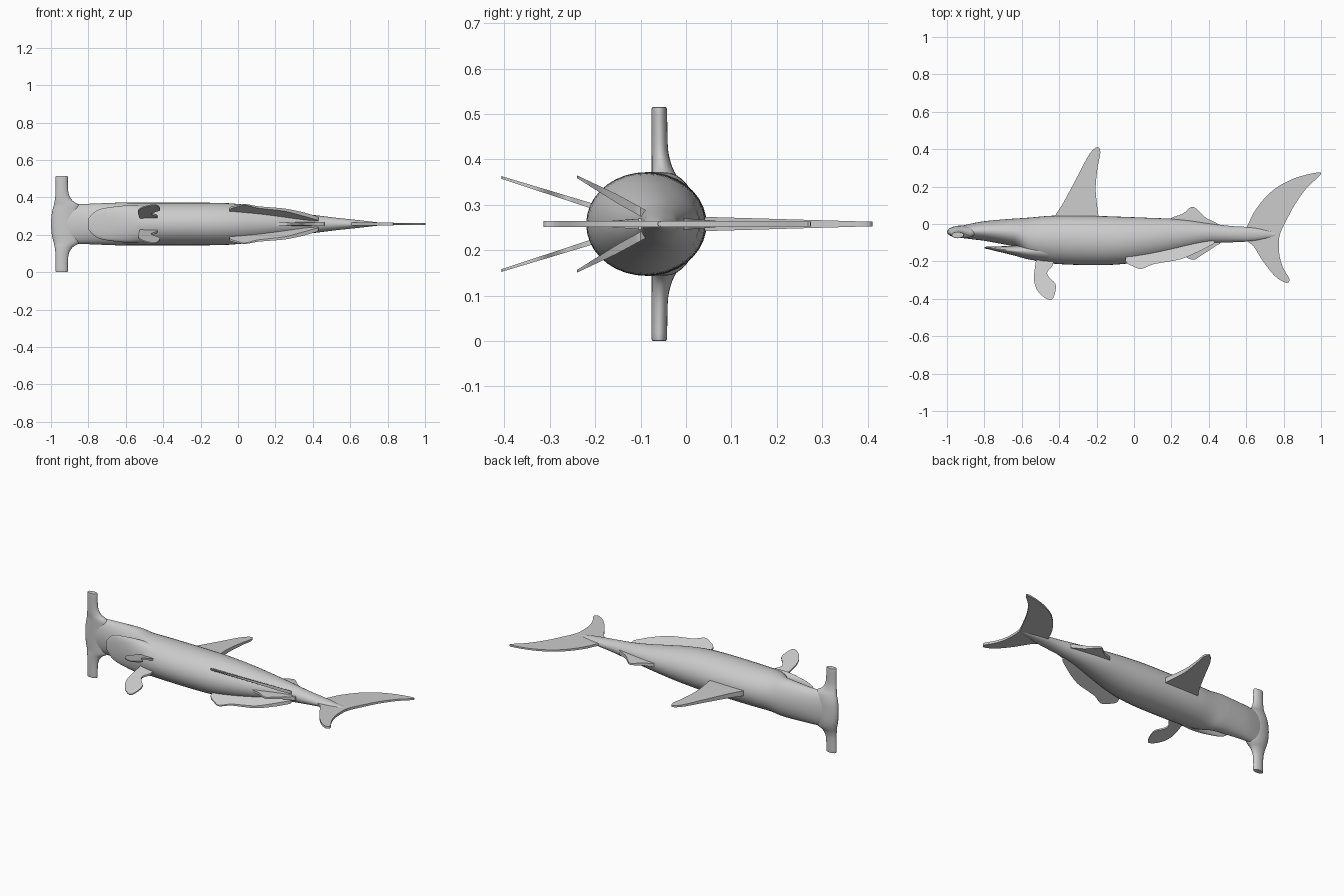
import bpy, bmesh, math

ZC = 0.2575  # height of the symmetry plane: the fish lies on its side
grey = bpy.data.materials.new("skin grey")
grey.diffuse_color = (0.6, 0.6, 0.6, 1)


def smooth_path(pts, n):
    """Catmull-Rom resampling of an open list of tuples."""
    out = []
    for i in range(len(pts) - 1):
        a, b = pts[max(i - 1, 0)], pts[i]
        c, d = pts[i + 1], pts[min(i + 2, len(pts) - 1)]
        for k in range(n):
            t = k / n
            out.append(tuple(
                0.5 * (2 * q + (r - p) * t + (2 * p - 5 * q + 4 * r - s) * t * t
                       + (3 * q - p - 3 * r + s) * t ** 3)
                for p, q, r, s in zip(a, b, c, d)))
    out.append(pts[-1])
    return out


def finish(name, bm, angle=40):
    bmesh.ops.recalc_face_normals(bm, faces=bm.faces)
    mesh = bpy.data.meshes.new(name)
    bm.to_mesh(mesh)
    bm.free()
    mesh.materials.append(grey)
    ob = bpy.data.objects.new(name, mesh)
    bpy.context.collection.objects.link(ob)
    bpy.ops.object.select_all(action='DESELECT')
    ob.select_set(True)
    bpy.context.view_layer.objects.active = ob
    bpy.ops.object.shade_smooth_by_angle(angle=math.radians(angle))
    return ob


def loft(name, rings):
    """Skin a list of equal-length rings and cap both ends."""
    bm = bmesh.new()
    loops = [[bm.verts.new(p) for p in r] for r in rings]
    n = len(loops[0])
    for a, b in zip(loops, loops[1:]):
        for i in range(n):
            j = (i + 1) % n
            bm.faces.new((a[i], a[j], b[j], b[i]))
    bm.faces.new(loops[0])
    bm.faces.new(loops[-1])
    return finish(name, bm)


def circle(n):
    return [(math.cos(2 * math.pi * i / n), math.sin(2 * math.pi * i / n)) for i in range(n)]


def body_loft(name, stations, n=36):
    """Stations: x, back y, belly y, half width."""
    loft(name, [[(x, (t + b) / 2 + (t - b) / 2 * c, ZC + w * s) for c, s in circle(n)]
                for x, t, b, w in smooth_path(stations, 4)])


def fin(name, outline, root_y, tip_y, root_t, tip_t, offset=None, n=3):
    """Tapered plate from an x, y outline; offset(y) lifts it off the symmetry plane."""
    pts = smooth_path(outline, n)
    for side in ((1, -1) if offset else (1,)):
        bm = bmesh.new()
        layers = []
        for s in (1, -1):
            ring = []
            for x, y in pts:
                f = min(max((y - root_y) / (tip_y - root_y), 0), 1)
                t = root_t + (tip_t - root_t) * f
                lift = offset(y) * side if offset else 0
                ring.append(bm.verts.new((x, y, ZC + lift + s * t)))
            layers.append(ring)
        a, b = layers
        caps = [bm.faces.new(a), bm.faces.new(b[::-1])]
        for i in range(len(a)):
            j = (i + 1) % len(a)
            bm.faces.new((a[i], b[i], b[j], a[j]))
        bmesh.ops.triangulate(bm, faces=caps)
        label = name if not offset else ("left_" if side > 0 else "right_") + name
        finish(label, bm)


# Body with snout overhanging the mouth
body_loft("body", [
    (-0.985, -0.034, -0.058, 0.085), (-0.95, -0.018, -0.07, 0.1),
    (-0.88, 0.0, -0.08, 0.106), (-0.8, 0.015, -0.09, 0.108),
    (-0.68, 0.026, -0.112, 0.113), (-0.62, 0.03, -0.13, 0.114),
    (-0.55, 0.035, -0.19, 0.114), (-0.42, 0.045, -0.213, 0.114),
    (-0.2, 0.043, -0.22, 0.114), (-0.05, 0.038, -0.213, 0.111),
    (0.08, 0.033, -0.19, 0.098), (0.2, 0.028, -0.16, 0.079),
    (0.3, 0.018, -0.13, 0.063), (0.4, 0.004, -0.105, 0.049),
    (0.52, -0.011, -0.098, 0.034), (0.65, -0.02, -0.09, 0.02),
    (0.78, -0.05, -0.062, 0.005)])

# Lower jaw
body_loft("lower_jaw", [
    (-0.8, -0.122, -0.13, 0.03), (-0.75, -0.12, -0.142, 0.075),
    (-0.65, -0.116, -0.166, 0.094), (-0.55, -0.1, -0.192, 0.1),
    (-0.42, -0.08, -0.205, 0.09)])

# Hammer head, lofted sideways: z offset, front x, rear x, back y, belly y
half = [(0.0, -1.0, -0.84, -0.008, -0.076), (0.06, -0.995, -0.845, -0.01, -0.076),
        (0.1, -0.985, -0.85, -0.018, -0.076), (0.125, -0.98, -0.885, -0.03, -0.076),
        (0.16, -0.976, -0.905, -0.039, -0.076), (0.21, -0.975, -0.91, -0.041, -0.076),
        (0.252, -0.975, -0.91, -0.042, -0.076), (0.2575, -0.97, -0.914, -0.045, -0.073)]
span = [(-h[0],) + h[1:] for h in half[:0:-1]] + half
loft("hammer_head", [[((f + r) / 2 + (r - f) / 2 * c, (t + b) / 2 + (t - b) / 2 * s, ZC + z)
                      for c, s in circle(20)] for z, f, r, t, b in smooth_path(span, 3)])

# Fins on the symmetry plane
fin("dorsal_fin", [(-0.42, 0.0), (-0.42, 0.045), (-0.38, 0.11), (-0.31, 0.24), (-0.25, 0.355),
                   (-0.215, 0.4), (-0.19, 0.41), (-0.18, 0.38), (-0.195, 0.3), (-0.205, 0.2),
                   (-0.2, 0.12), (-0.19, 0.04), (-0.19, 0.0)], 0.03, 0.41, 0.016, 0.005)
fin("second_dorsal_fin", [(0.18, 0.0), (0.2, 0.032), (0.26, 0.055), (0.3, 0.088), (0.325, 0.088),
                          (0.36, 0.055), (0.39, 0.03), (0.45, 0.0), (0.45, -0.02)],
    0.01, 0.09, 0.012, 0.005)
fin("anal_fin", [(0.2, -0.12), (0.2, -0.155), (0.26, -0.168), (0.3, -0.188), (0.33, -0.188),
                 (0.37, -0.155), (0.41, -0.125), (0.46, -0.105), (0.46, -0.08)],
    -0.1, -0.19, 0.012, 0.005)

# Tail fin with long upper and short lower lobe
fin("tail_fin", [(0.58, -0.04), (0.605, -0.012), (0.64, 0.06), (0.7, 0.14), (0.77, 0.2),
                 (0.86, 0.245), (0.95, 0.27), (1.0, 0.274), (0.985, 0.25), (0.93, 0.2),
                 (0.87, 0.12), (0.82, 0.03), (0.78, -0.055), (0.775, -0.12), (0.78, -0.18),
                 (0.8, -0.24), (0.83, -0.29), (0.825, -0.312), (0.8, -0.31), (0.75, -0.275),
                 (0.69, -0.2), (0.64, -0.12), (0.605, -0.092), (0.58, -0.07)],
    0.0, 0.25, 0.007, 0.005)

# Paired fins
fin("pectoral_fin", [(-0.52, -0.16), (-0.525, -0.2), (-0.535, -0.29), (-0.52, -0.35),
                     (-0.48, -0.393), (-0.44, -0.405), (-0.42, -0.36), (-0.42, -0.32),
                     (-0.45, -0.29), (-0.465, -0.26), (-0.44, -0.23), (-0.43, -0.2),
                     (-0.43, -0.16)],
    -0.2, -0.4, 0.006, 0.003, lambda y: 0.102 - 0.315 * (y + 0.405))
fin("pelvic_fin", [(-0.03, -0.14), (-0.045, -0.2), (0.0, -0.228), (0.04, -0.24), (0.1, -0.216),
                   (0.16, -0.205), (0.25, -0.188), (0.33, -0.155), (0.4, -0.12), (0.43, -0.1),
                   (0.4, -0.08), (0.3, -0.09), (0.15, -0.11)],
    -0.15, -0.24, 0.01, 0.003, lambda y: 0.104 - 0.55 * (y + 0.24))
